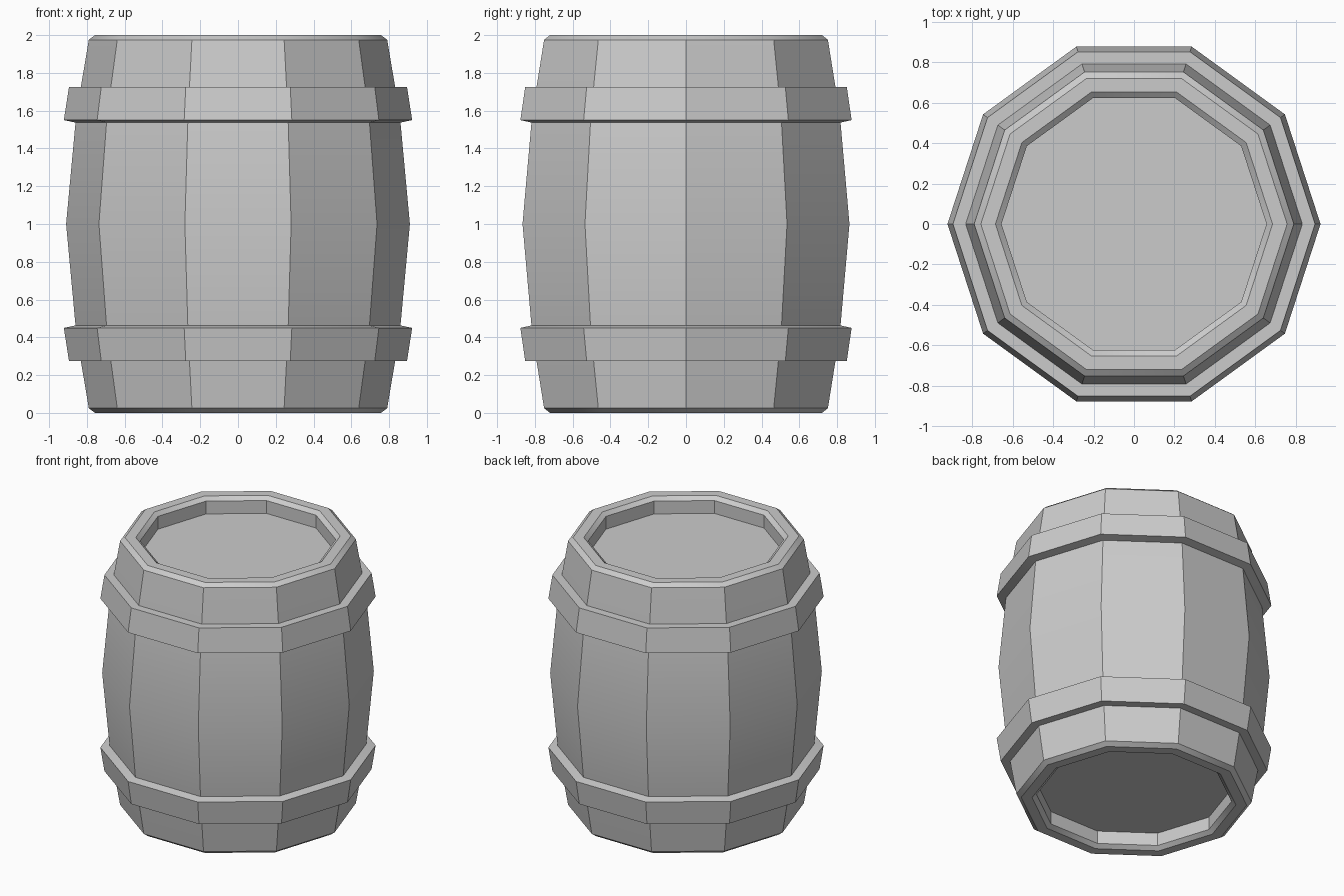
import bpy, bmesh
from math import cos, sin, pi, radians

if "Cube" in bpy.data.objects:
    bpy.data.objects.remove(bpy.data.objects["Cube"])

SIDES = 10


def lathe(name, profile, ring=False):
    """Ten-sided lathe of (radius, z) points; capped ends, or a closed ring."""
    bm = bmesh.new()
    loops = [[bm.verts.new((r * cos(2 * pi * i / SIDES), r * sin(2 * pi * i / SIDES), z))
              for i in range(SIDES)] for r, z in profile]
    pairs = list(zip(loops, loops[1:]))
    if ring:
        pairs.append((loops[-1], loops[0]))
    else:
        bm.faces.new(loops[0])
        bm.faces.new(loops[-1])
    for a, b in pairs:
        for i in range(SIDES):
            j = (i + 1) % SIDES
            bm.faces.new((a[i], a[j], b[j], b[i]))
    bmesh.ops.recalc_face_normals(bm, faces=bm.faces[:])
    mesh = bpy.data.meshes.new(name)
    bm.to_mesh(mesh)
    bm.free()
    obj = bpy.data.objects.new(name, mesh)
    bpy.context.collection.objects.link(obj)
    # stave and rim edges stay sharp, the gentle bulge is smooth
    bpy.ops.object.select_all(action='DESELECT')
    obj.select_set(True)
    bpy.context.view_layer.objects.active = obj
    bpy.ops.object.shade_smooth_by_angle(angle=radians(30))
    return obj


def flip(profile):
    return [(r, 2 - z) for r, z in reversed(profile)]


# Barrel body: recessed head, chamfered rim and bulging staves, mirrored about z = 1
upper = [(0.86, 1.54), (0.832, 1.725), (0.79, 1.975), (0.757, 2.0),
         (0.685, 2.0), (0.655, 1.975), (0.655, 1.88)]
lathe("barrel_body", flip(upper) + [(0.91, 1.0)] + upper)

# Hoops around the staves
hoop = [(0.85, 1.535), (0.922, 1.55), (0.895, 1.725), (0.82, 1.725)]
lathe("upper_hoop", hoop, ring=True)
lathe("lower_hoop", flip(hoop), ring=True)
